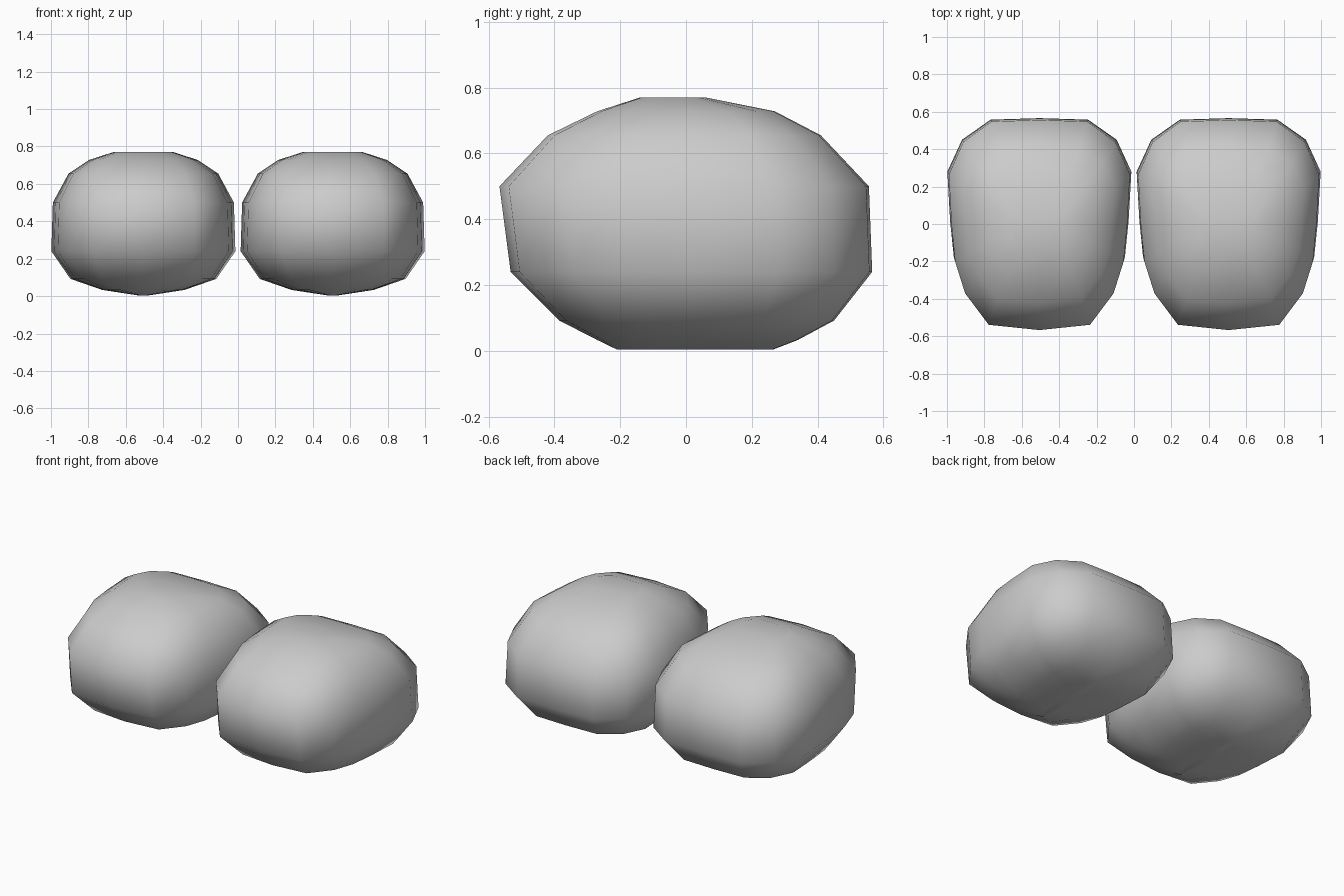
import bpy, bmesh

if "Cube" in bpy.data.objects:
    bpy.data.objects.remove(bpy.data.objects["Cube"])

# plan outline, right half from front to back (x and y as fractions of the ring size)
HALF = [(0, -1), (.56, -.95), (.82, -.65), (.93, -.35), (.97, 0),
        (1, .48), (.84, .79), (.53, .985), (0, 1)]
PLAN = HALF + [(-x, y) for x, y in reversed(HALF[1:-1])]

# rings from keel to crown: height, half width, front y, back y
RINGS = [(.004, .03, -.21, .265), (.033, .22, -.27, .34), (.092, .39, -.385, .45),
         (.24, .492, -.533, .566), (.50, .484, -.567, .556), (.655, .40, -.42, .41),
         (.728, .29, -.27, .27), (.77, .16, -.14, .06)]


def rounded_lump(name, cx):
    bm = bmesh.new()
    loops = []
    for z, hx, y0, y1 in RINGS:
        loops.append([bm.verts.new((cx + px * hx, (y0 + y1) / 2 + py * (y1 - y0) / 2, z))
                      for px, py in PLAN])
    n = len(PLAN)
    for a, b in zip(loops, loops[1:]):
        for i in range(n):
            j = (i + 1) % n
            bm.faces.new((a[i], a[j], b[j], b[i]))
    bm.faces.new(loops[0][::-1])
    bm.faces.new(loops[-1])
    bmesh.ops.recalc_face_normals(bm, faces=bm.faces)
    for f in bm.faces:
        f.smooth = True
    mesh = bpy.data.meshes.new(name)
    bm.to_mesh(mesh)
    bm.free()
    ob = bpy.data.objects.new(name, mesh)
    bpy.context.collection.objects.link(ob)
    return ob


# two matching lumps side by side
rounded_lump("left_lump", -.506)
rounded_lump("right_lump", .506)
